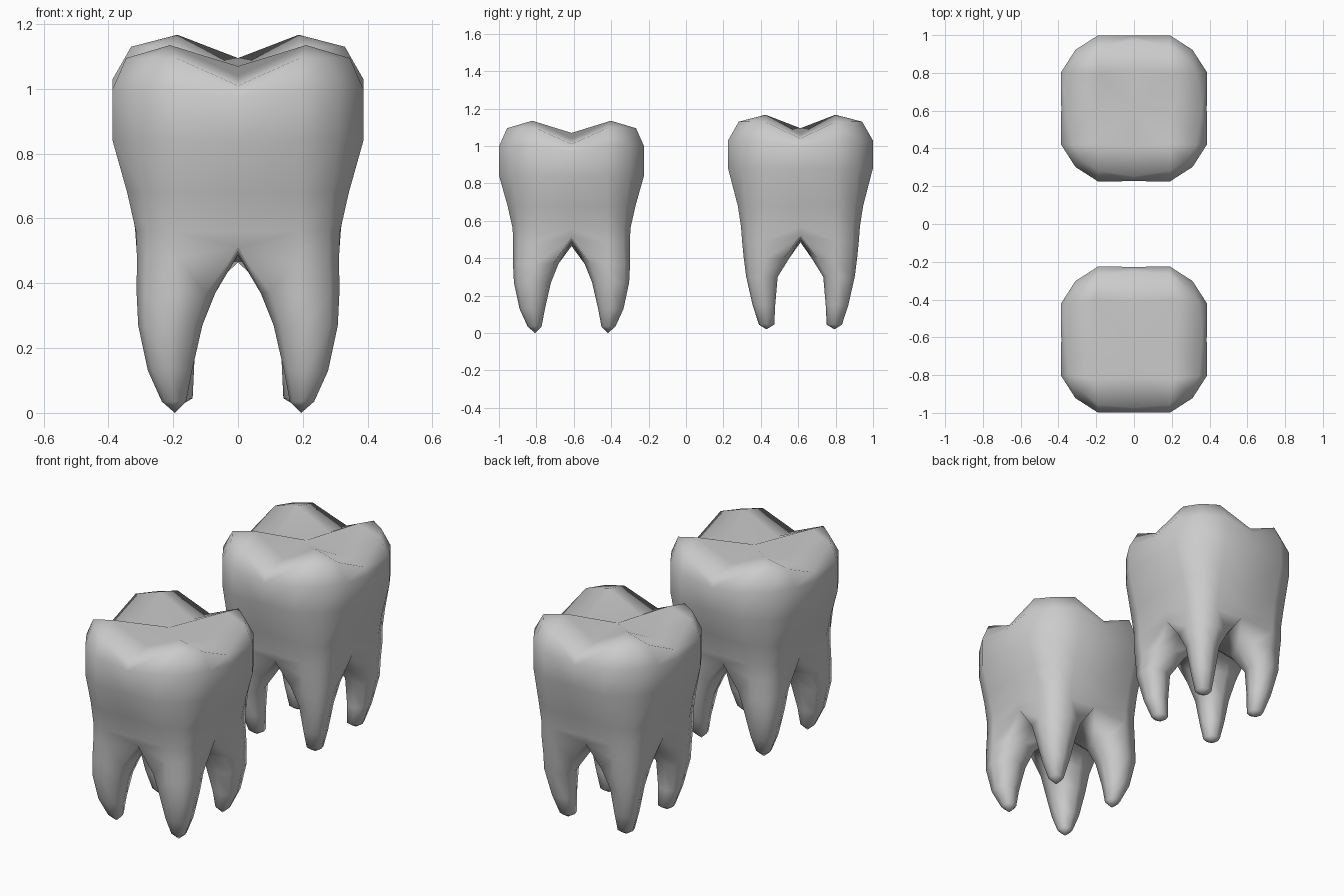
import bpy, bmesh

cube = bpy.data.objects.get("Cube")
if cube:
    bpy.data.objects.remove(cube)

enamel = bpy.data.materials.new("grey_enamel")
enamel.use_nodes = True
grey = (0.6, 0.6, 0.6, 1)
enamel.diffuse_color = grey
enamel.node_tree.nodes["Principled BSDF"].inputs["Base Color"].default_value = grey


def swap(p):
    """Mirror a point across the quadrant's diagonal."""
    return (p[1], p[0], p[2])


def outer_strip(side, shoulder, corner):
    """Five points around the outside of one quadrant."""
    return [side, shoulder, corner, swap(shoulder), swap(side)]


def root_ring(z, outer, inner):
    """Eight-sided cross-section of one root."""
    k, r = (outer + inner) / 2, (outer - inner) / 2
    d = r * 0.76
    strip = outer_strip((k + d, k - d, z), (outer, k, z), (k + d, k + d, z))
    return strip + [(inner, k, z), (k - d, k - d, z), (k, inner, z)]


def tooth(name, y, crown, cusp, rim, pit, fork, roots, tip):
    bm = bmesh.new()

    def add(points):
        return [bm.verts.new(p) for p in points]

    def bridge(upper, lower, closed=False):
        n = len(upper)
        for i in range(n if closed else n - 1):
            j = (i + 1) % n
            bm.faces.new((upper[i], lower[i], lower[j], upper[j]))

    # chewing surface: one cusp with grooves on both sides
    top_z = crown[0][0]
    rx, rz = rim
    groove = (0.2, 0, pit - 0.03)
    centre, g1, g2, peak = add([(0, 0, pit), groove, swap(groove), (cusp[0], cusp[0], cusp[1])])
    edge = add(outer_strip((0.36, 0, top_z + 0.01), (rx, 0.19, rz), (0.275, 0.275, rz)))
    for face in ((centre, g1, peak, g2), (g1, edge[0], edge[1], peak),
                 (peak, edge[1], edge[2], edge[3]), (g2, peak, edge[3], edge[4])):
        bm.faces.new(face)

    # outer wall of the crown
    upper = edge
    for z, side, shoulder, corner in crown:
        dip = 0.03 if z == top_z else 0
        row = add(outer_strip((side, 0, z - dip), (shoulder, 0.19, z), (corner, corner, z)))
        bridge(upper, row)
        upper = row

    # fork between the roots
    high, low = fork
    ring = add(outer_strip((0.285, 0, high), (0.312, 0.19, high - 0.03),
                           (0.28, 0.28, high - 0.03))
               + [(0, 0.17, (high + low) / 2), (0, 0, low), (0.17, 0, (high + low) / 2)])
    bridge(upper, ring[:5])

    # tapering root
    for section in roots:
        row = add(root_ring(*section))
        bridge(ring, row, closed=True)
        ring = row
    end = bm.verts.new((tip[0], tip[0], tip[1]))
    for i in range(len(ring)):
        bm.faces.new((ring[i], end, ring[(i + 1) % len(ring)]))

    bmesh.ops.recalc_face_normals(bm, faces=bm.faces)
    if peak.normal is not None:
        bm.normal_update()
        if peak.normal.z < 0:
            bmesh.ops.reverse_faces(bm, faces=bm.faces)
    for f in bm.faces:
        f.smooth = True
    mesh = bpy.data.meshes.new(name)
    bm.to_mesh(mesh)
    bm.free()
    mesh.materials.append(enamel)
    obj = bpy.data.objects.new(name, mesh)
    bpy.context.collection.objects.link(obj)
    obj.location.y = y

    # four matching quadrants
    mirror = obj.modifiers.new("Mirror", "MIRROR")
    mirror.use_axis = (True, True, False)
    mirror.merge_threshold = 0.001


# crown rows: height, side, shoulder, corner; root rows: height, outer, inner
tooth("front_molar", -0.612,
      crown=[(1.0, 0.385, 0.387, 0.31), (0.84, 0.385, 0.387, 0.31),
             (0.68, 0.335, 0.342, 0.29), (0.56, 0.3, 0.315, 0.28)],
      cusp=(0.21, 1.135), rim=(0.345, 1.095), pit=1.07, fork=(0.51, 0.465),
      roots=[(0.37, 0.313, 0.07), (0.27, 0.308, 0.11),
             (0.13, 0.278, 0.142), (0.035, 0.235, 0.16)],
      tip=(0.195, 0))

tooth("back_molar", 0.612,
      crown=[(1.03, 0.385, 0.387, 0.31), (0.88, 0.385, 0.387, 0.31),
             (0.68, 0.325, 0.335, 0.29), (0.57, 0.3, 0.318, 0.28)],
      cusp=(0.187, 1.167), rim=(0.33, 1.13), pit=1.095, fork=(0.52, 0.485),
      roots=[(0.4, 0.303, 0.06), (0.3, 0.29, 0.122),
             (0.15, 0.256, 0.135), (0.045, 0.222, 0.14)],
      tip=(0.182, 0.02))
